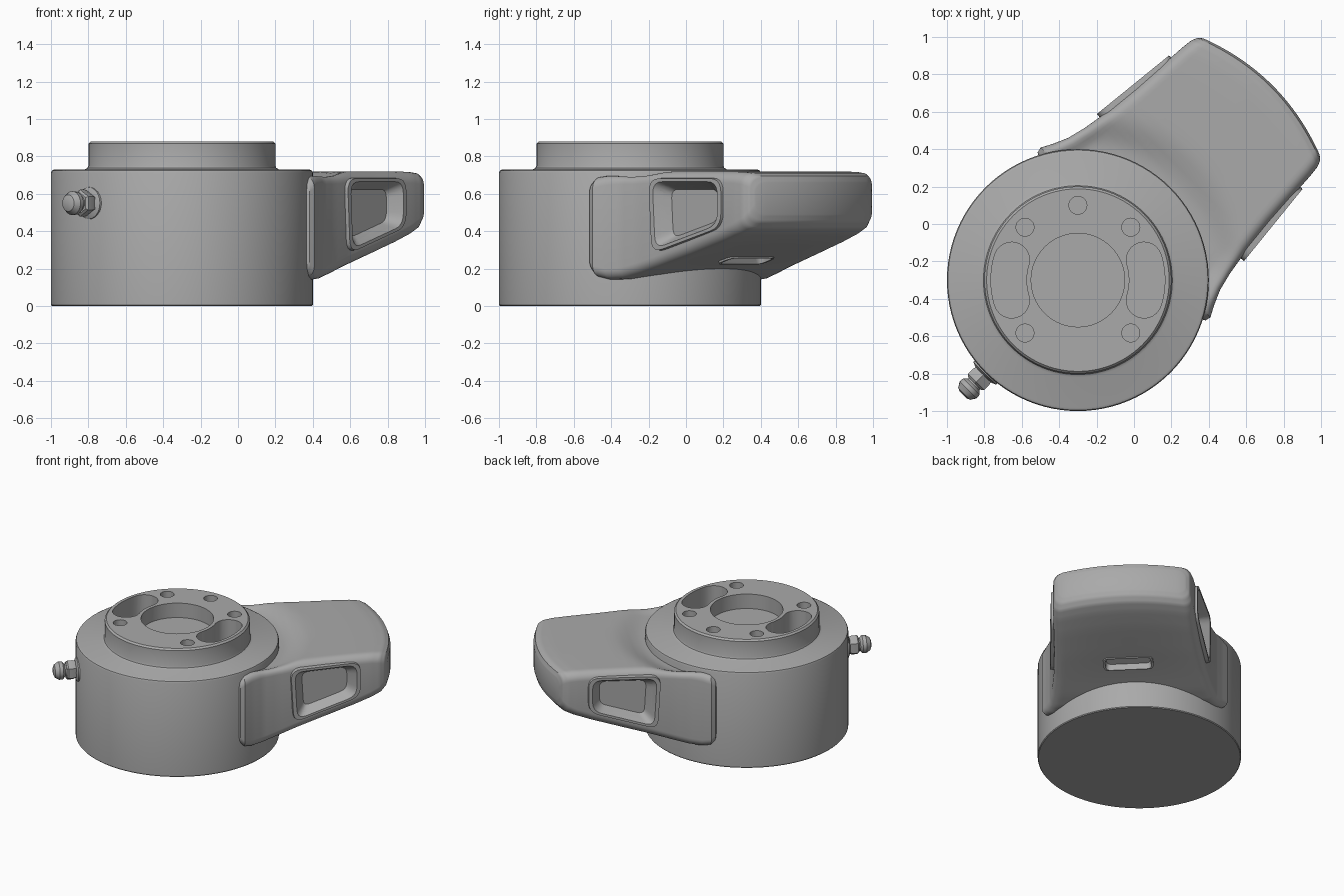
import bpy, bmesh
from math import sin, cos, pi, radians, sqrt
from mathutils import Matrix, Vector

cube = bpy.data.objects.get("Cube")
if cube:
    bpy.data.objects.remove(cube, do_unlink=True)

grey = bpy.data.materials.new("plain grey")
grey.use_nodes = True
grey.diffuse_color = (0.4, 0.4, 0.4, 1)
grey.node_tree.nodes["Principled BSDF"].inputs["Base Color"].default_value = (0.4, 0.4, 0.4, 1)

HUB = Matrix.Translation((-0.3, -0.3, 0))
ARM = HUB @ Matrix.Rotation(pi / 4, 4, 'Z')    # local x runs out along the arm


def finish(name, bm, matrix):
    bmesh.ops.recalc_face_normals(bm, faces=bm.faces)
    bm.transform(matrix)
    mesh = bpy.data.meshes.new(name)
    bm.to_mesh(mesh)
    bm.free()
    mesh.materials.append(grey)
    ob = bpy.data.objects.new(name, mesh)
    bpy.context.collection.objects.link(ob)
    return ob


def lathe(name, profile, steps, matrix):
    bm = bmesh.new()
    pts = [bm.verts.new((r, 0, z)) for r, z in profile]
    edges = [bm.edges.new(p) for p in zip(pts, pts[1:])]
    bmesh.ops.spin(bm, geom=pts + edges, cent=(0, 0, 0), axis=(0, 0, 1),
                   angle=2 * pi, steps=steps, use_merge=True)
    bmesh.ops.remove_doubles(bm, verts=bm.verts, dist=0.0001)
    return finish(name, bm, matrix)


def scaled(outline, factor):
    mid = sum(outline, Vector((0, 0))) / len(outline)
    return [mid + (p - mid) * factor for p in outline]


def add_prism(bm, low, high, h0, h1, place):
    """Solid between two outlines at heights h0 and h1, mapped by place."""
    a = [bm.verts.new(place(p.x, p.y, h0)) for p in low]
    b = [bm.verts.new(place(p.x, p.y, h1)) for p in high]
    n = len(a)
    bm.faces.new(a)
    bm.faces.new(b)
    for i in range(n):
        j = (i + 1) % n
        bm.faces.new((a[i], a[j], b[j], b[i]))


def rounded(corners, r, steps=5):
    """Polygon with curved corners."""
    out = []
    pts = [Vector(c) for c in corners]
    for i, p in enumerate(pts):
        a = p + (pts[i - 1] - p).normalized() * r
        b = p + (pts[(i + 1) % len(pts)] - p).normalized() * r
        for k in range(steps + 1):
            t = k / steps
            out.append(a * (1 - t) ** 2 + p * (2 * t * (1 - t)) + b * t * t)
    return out


def arc(cx, cy, r, a0, a1, n):
    return [Vector((cx + r * cos(a0 + (a1 - a0) * i / n),
                    cy + r * sin(a0 + (a1 - a0) * i / n))) for i in range(n + 1)]


def cut(ob, cutter):
    mod = ob.modifiers.new("cut", 'BOOLEAN')
    mod.operation = 'DIFFERENCE'
    mod.solver = 'EXACT'
    mod.object = cutter
    bpy.context.view_layer.objects.active = ob
    bpy.ops.object.modifier_apply(modifier=mod.name)


def smooth(ob, angle):
    bpy.ops.object.select_all(action='DESELECT')
    ob.select_set(True)
    bpy.context.view_layer.objects.active = ob
    bpy.ops.object.shade_smooth_by_angle(angle=radians(angle))


# Round body with raised collar
body = lathe("round_body", [(0, 0), (0.695, 0), (0.7, 0.006), (0.7, 0.712), (0.695, 0.724),
                            (0.682, 0.73), (0.52, 0.73), (0.505, 0.738), (0.5, 0.75),
                            (0.5, 0.868), (0.488, 0.88), (0, 0.88)], 96, HUB)

# Pockets in the collar: bore, bolt holes and two kidney slots
upright = lambda x, y, h: (x, y, h)
bm = bmesh.new()
bore = arc(0, 0, 0.25, 0, 2 * pi, 64)[:-1]
add_prism(bm, bore, bore, 0.77, 1, upright)
for deg in (45, 90, 135, 225, 315):
    a = radians(deg)
    hole = arc(0.4 * cos(a), 0.4 * sin(a), 0.048, 0, 2 * pi, 24)[:-1]
    add_prism(bm, hole, hole, 0.78, 1, upright)
s, mid, half = radians(17), 0.37, 0.095
for turn in (0, pi):
    lo, hi = turn - s, turn + s
    slot = arc(0, 0, mid + half, lo, hi, 12)
    slot += arc(mid * cos(hi), mid * sin(hi), half, hi, hi + pi, 12)[1:]
    slot += arc(0, 0, mid - half, hi, lo, 12)[1:]
    slot += arc(mid * cos(lo), mid * sin(lo), half, lo + pi, lo + 2 * pi, 12)[1:-1]
    add_prism(bm, slot, slot, 0.73, 1, upright)
pockets = finish("pocket_cutter", bm, HUB)
cut(body, pockets)
smooth(body, 35)

# Arm: stations of distance, half width, bottom and top
stations = [(0.31, 0.6, 0.2, 0.65), (0.33, 0.635, 0.18, 0.67), (0.36, 0.642, 0.155, 0.69),
            (0.42, 0.61, 0.14, 0.705), (0.5, 0.575, 0.145, 0.715), (0.6, 0.55, 0.17, 0.72),
            (0.75, 0.525, 0.215, 0.72), (0.95, 0.505, 0.275, 0.72), (1.15, 0.492, 0.34, 0.72),
            (1.27, 0.485, 0.385, 0.717), (1.33, 0.478, 0.415, 0.71),
            (1.36, 0.465, 0.45, 0.695), (1.372, 0.44, 0.49, 0.66)]
rows = []
for p, q in zip(stations, stations[1:]):
    rows += [[a + (b - a) * k / 4 for a, b in zip(p, q)] for k in range(4)]
rows.append(stations[-1])


def ease(t):
    t = min(max(t, 0), 1)
    return t * t * (3 - 2 * t)


bm = bmesh.new()
cols, grid = 40, []
for u, w, low, top in rows:
    r = 0.06
    upper, lower = [], []
    for k in range(cols + 1):
        v = w * sin(pi / 2 * (2 * k / cols - 1))
        c = min(1, max(0, (abs(v) - w + r) / r))
        drop = r * (1 - sqrt(1 - c * c))
        x = u + 0.1 * (1 - (v / 0.48) ** 2) * ease((u - 0.7) / 0.66)
        dish = 0.05 * (1 - ease((sqrt(x * x + v * v) - 0.72) / 0.2)) * ease((0.6 - abs(v)) / 0.15)
        upper.append(bm.verts.new((x, v, top - drop - dish)))
        lower.append(bm.verts.new((x, v, low + drop)))
    grid.append((upper, lower))
for (u0, l0), (u1, l1) in zip(grid, grid[1:]):
    for k in range(cols):
        bm.faces.new((u0[k], u1[k], u1[k + 1], u0[k + 1]))
        bm.faces.new((l0[k], l0[k + 1], l1[k + 1], l1[k]))
    for k in (0, cols):
        bm.faces.new((u0[k], l0[k], l1[k], u1[k]))
for upper, lower in (grid[0], grid[-1]):
    for k in range(cols):
        bm.faces.new((upper[k], upper[k + 1], lower[k + 1], lower[k]))
arm = finish("arm", bm, ARM)

# Dished side windows and the underside slot, each with a raised rim
window = rounded([(0.715, 0.67), (1.175, 0.67), (1.175, 0.43), (0.735, 0.3)], 0.07)
slot = rounded([(0.83, -0.16), (0.93, -0.16), (0.93, 0.16), (0.83, 0.16)], 0.035)


def side_place(side):
    return lambda a, b, h: (a, side * (0.629 - 0.104 * a + h), b)


def under_place(a, b, h):
    return (a, b, 0.3 * a - 0.025 - h)


openings = [("left_window", window, side_place(1), 1.1, 0.7),
            ("right_window", window, side_place(-1), 1.1, 0.7),
            ("underside_slot", slot, under_place, 1.1, 0.95)]
for name, outline, place, grow, taper in openings:
    bm = bmesh.new()
    deep = -0.075 if "window" in name else -0.045
    add_prism(bm, scaled(outline, taper), outline, deep, 0.01, place)
    cutter = finish(name + "_cutter", bm, ARM)
    bm = bmesh.new()
    ring = scaled(outline, grow)
    add_prism(bm, ring, scaled(outline, grow - 0.02), -0.04, 0, place)
    rim = finish(name + "_rim", bm, ARM)
    for ob in (arm, rim):
        cut(ob, cutter)
    smooth(rim, 35)
    bpy.data.objects.remove(cutter, do_unlink=True)
smooth(arm, 40)
bpy.data.objects.remove(pockets, do_unlink=True)

# Grease fitting on the side away from the arm
fit = ARM @ Matrix.Translation((0, 0, 0.55)) @ Matrix.Rotation(-pi / 2, 4, 'Y')
collar = lathe("fitting_base", [(0, 0.67), (0.09, 0.67), (0.085, 0.705), (0.05, 0.72),
                                (0, 0.72)], 24, fit)
nut = lathe("fitting_nut", [(0, 0.7), (0.06, 0.7), (0.072, 0.735), (0.072, 0.77),
                            (0.06, 0.78), (0, 0.78)], 6, fit)
tip = lathe("fitting_tip", [(0, 0.76), (0.045, 0.76), (0.045, 0.79), (0.062, 0.805),
                            (0.064, 0.83), (0.045, 0.86), (0.025, 0.868), (0, 0.868)], 20, fit)
for ob in (collar, nut, tip):
    smooth(ob, 35)
